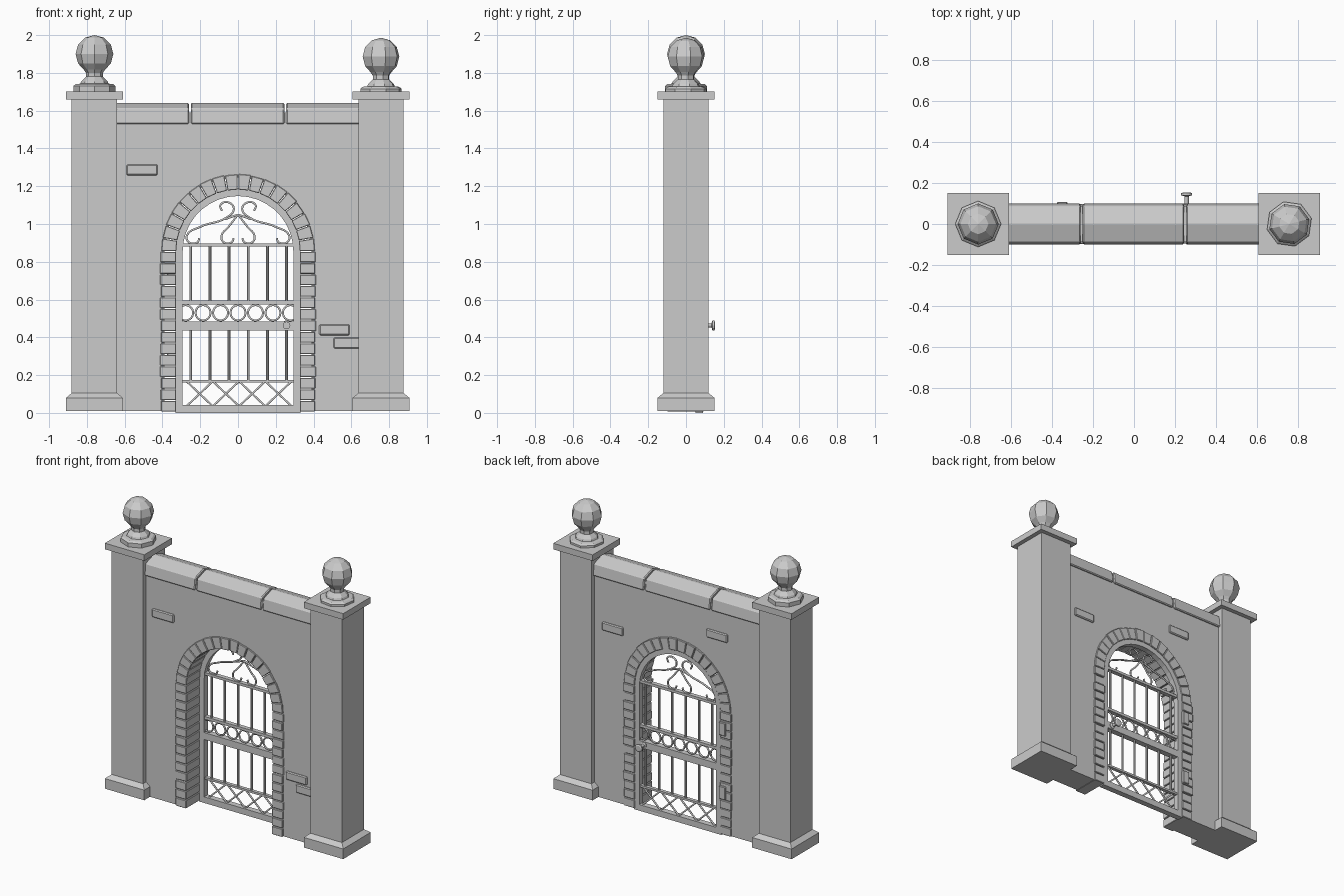
import bpy, bmesh, math, random
from mathutils import Vector

if "Cube" in bpy.data.objects:
    bpy.data.objects.remove(bpy.data.objects["Cube"])
random.seed(4)
GY = 0.07          # depth of the gate
SPRING = 0.855     # arch spring height


def mesh_obj(name, bm, bevel=0):
    bmesh.ops.recalc_face_normals(bm, faces=bm.faces)
    me = bpy.data.meshes.new(name)
    bm.to_mesh(me)
    bm.free()
    ob = bpy.data.objects.new(name, me)
    bpy.context.collection.objects.link(ob)
    if bevel:
        m = ob.modifiers.new("bevel", 'BEVEL')
        m.width, m.segments = bevel, 1
    return ob


def prism(bm, pts, a, b, axis='y'):
    """Extrude a 2D outline from a to b along an axis."""
    mk = (lambda p, t: (p[0], t, p[1])) if axis == 'y' else (lambda p, t: (t, p[0], p[1]))
    f = bm.faces.new([bm.verts.new(mk(p, a)) for p in pts])
    r = bmesh.ops.extrude_face_region(bm, geom=[f])
    d = Vector((0, b - a, 0)) if axis == 'y' else Vector((b - a, 0, 0))
    for v in r['geom']:
        if isinstance(v, bmesh.types.BMVert):
            v.co += d


def box(bm, x0, x1, y0, y1, z0, z1):
    prism(bm, [(x0, z0), (x1, z0), (x1, z1), (x0, z1)], y0, y1)


def box_obj(name, *dims, bevel=0):
    bm = bmesh.new()
    box(bm, *dims)
    return mesh_obj(name, bm, bevel)


def lathe(bm, prof, n, loc, rot=0):
    rings = []
    for r, z in prof:
        rings.append([bm.verts.new((loc[0] + r * math.cos(rot + 2 * math.pi * i / n),
                                    loc[1] + r * math.sin(rot + 2 * math.pi * i / n),
                                    loc[2] + z)) for i in range(n)])
    for p, q in zip(rings, rings[1:]):
        for i in range(n):
            bm.faces.new((p[i], p[(i + 1) % n], q[(i + 1) % n], q[i]))
    bmesh.ops.remove_doubles(bm, verts=bm.verts, dist=1e-5)


def arc(r, n, start=math.pi, end=0.0):
    return [(r * math.cos(start + (end - start) * i / n),
             SPRING + r * math.sin(start + (end - start) * i / n)) for i in range(n + 1)]


def curve_obj(name, splines, depth, cyclic=False, bezier=True, res=1):
    cu = bpy.data.curves.new(name, 'CURVE')
    cu.dimensions = '3D'
    cu.bevel_depth, cu.bevel_resolution, cu.resolution_u = depth, res, 6
    cu.use_fill_caps = True
    for pts in splines:
        sp = cu.splines.new('BEZIER' if bezier else 'POLY')
        tgt = sp.bezier_points if bezier else sp.points
        tgt.add(len(pts) - 1)
        for q, (x, z) in zip(tgt, pts):
            if bezier:
                q.co = (x, GY, z)
                q.handle_left_type = q.handle_right_type = 'AUTO'
            else:
                q.co = (x, GY, z, 1)
        sp.use_cyclic_u = cyclic
    ob = bpy.data.objects.new(name, cu)
    bpy.context.collection.objects.link(ob)
    return ob


# pillars with base, cap and ball finial
ball = [(0.1 * math.sin(math.radians(a)), 0.2 - 0.1 * math.cos(math.radians(a)))
        for a in (35, 60, 90, 120, 150, 180)]
finial = [(0, -0.02), (0.112, -0.02), (0.112, 0.03), (0.1, 0.04), (0.075, 0.043),
          (0.07, 0.055), (0.045, 0.08), (0.045, 0.1)] + ball
for side, cx, dz, rot in (("left", -0.76, 0, 0), ("right", 0.757, -0.014, 0.25)):
    bm = bmesh.new()
    lathe(bm, [(0, 0.01), (0.212, 0.01), (0.212, 0.08), (0.17, 0.105), (0.17, 1.67), (0, 1.67)],
          4, (cx, 0, 0), math.pi / 4)
    mesh_obj(side + "_pillar", bm)
    box_obj(side + "_pillar_cap", cx - 0.15, cx + 0.15, -0.15, 0.15, 1.66, 1.702)
    bm = bmesh.new()
    lathe(bm, finial, 8, (cx, 0, 1.70 + dz), rot)
    mesh_obj(side + "_ball_finial", bm)

# wall with an arched opening
bm = bmesh.new()
prism(bm, [(-0.65, 0.01), (-0.39, 0.01)] + arc(0.39, 18) +
      [(0.39, 0.01), (0.65, 0.01), (0.65, 1.59), (-0.65, 1.59)], -0.087, 0.087)
mesh_obj("wall", bm)

# coping stones
bm = bmesh.new()
for x0, x1 in ((-0.66, -0.26), (-0.25, 0.245), (0.255, 0.66)):
    prism(bm, [(-0.1, 1.53), (0.1, 1.53), (0.09, 1.612), (0, 1.642), (-0.09, 1.612)], x0, x1, 'x')
mesh_obj("coping_stones", bm, 0.006)

# arch surround: jamb bricks and voussoirs
bm = bmesh.new()
N, J = 14, 18
h = (SPRING - 0.005) / N
for i in range(N):
    for s in (-1, 1):
        o = random.uniform(-0.004, 0.004)
        a, b = sorted((s * 0.327, s * (0.41 + o)))
        box(bm, a, b, -0.097 + o, 0.097 + o, 0.008 + i * h, 0.003 + (i + 1) * h)
for i in range(J):
    o = random.uniform(-0.003, 0.003)
    t0, t1 = math.pi * (i + 0.03) / J, math.pi * (i + 0.97) / J
    prism(bm, arc(0.327, 1, t0, t1) + arc(0.407 + o, 1, t1, t0), -0.097 + o, 0.097 + o)
mesh_obj("arch_bricks", bm, 0.003)

# exposed bricks on the wall faces
bm = bmesh.new()
for x0, x1, z, s in ((-0.59, -0.425, 1.287, -1), (0.43, 0.59, 0.44, -1), (0.505, 0.65, 0.37, -1),
                     (0.415, 0.575, 1.20, 1), (-0.38, -0.22, 1.365, 1)):
    y0, y1 = sorted((s * 0.07, s * 0.098))
    box(bm, x0, x1, y0, y1, z - 0.029, z + 0.029)
mesh_obj("exposed_bricks", bm, 0.006)

# gate frame and rails
bm = bmesh.new()
prism(bm, [(-0.332, 0)] + arc(0.332, 18) + [(0.332, 0), (0.293, 0), (0.293, 0.04)] +
      arc(0.293, 18, 0, math.pi) + [(-0.293, 0.04), (-0.293, 0)], 0.05, 0.09)
mesh_obj("gate_frame", bm)
bm = bmesh.new()
for z0, z1, d in ((0, 0.042, 0.02), (0.16, 0.174, 0.012), (0.437, 0.485, 0.02),
                  (0.575, 0.594, 0.015), (0.88, 0.898, 0.015)):
    box(bm, -0.3, 0.3, GY - d, GY + d, z0, z1)
mesh_obj("gate_rails", bm)

# upright bars
bm = bmesh.new()
for i in range(6):
    x = -0.25 + 0.1015 * i
    for z0, z1 in ((0.165, 0.45), (0.585, 0.89)):
        lathe(bm, [(0, z0), (0.008, z0), (0.008, z1), (0, z1)], 8, (x, GY, 0), math.pi / 8)
mesh_obj("upright_bars", bm)

# lattice crosses along the bottom
cross = []
for i in range(4):
    x = -0.203 + 0.139 * i
    cross += [[(x - 0.07, 0.035), (x + 0.07, 0.168)], [(x - 0.07, 0.168), (x + 0.07, 0.035)]]
curve_obj("lattice_crosses", cross, 0.006, bezier=False)

# ring band
rings = [[(0.0925 * k + 0.04 * math.cos(t * math.pi / 8), 0.53 + 0.041 * math.sin(t * math.pi / 8))
          for t in range(16)] for k in range(-3, 4)]
curve_obj("ring_band", rings, 0.006, cyclic=True, bezier=False)

# scrollwork under the arch: outer scrolls and central heart
s_curve = [(0.085, 1.07), (0.093, 1.10), (0.052, 1.115), (0.022, 1.08), (0.06, 1.035),
           (0.2, 0.985), (0.27, 0.94), (0.262, 0.905), (0.215, 0.903), (0.205, 0.925)]
heart = [(0, 1.05), (0.05, 0.985), (0.088, 0.935), (0.075, 0.903), (0.035, 0.903), (0.022, 0.925)]
tie = [(0, 1.05), (0.07, 0.995 + 0.03)]
mirror = lambda pts: [(-x, z) for x, z in pts]
curve_obj("scrollwork", [s_curve, mirror(s_curve), heart, mirror(heart), tie, mirror(tie)], 0.006)

# hinges on the back
for z in (0.30, 0.74):
    box_obj("hinge", -0.375, -0.325, 0.06, 0.108, z - 0.045, z + 0.045, bevel=0.004)

# gate knob
bm = bmesh.new()
lathe(bm, [(0, 0.04), (0.02, 0.04), (0.02, 0.095), (0.01, 0.1), (0.01, 0.135), (0.027, 0.14),
           (0.027, 0.15), (0.018, 0.154), (0, 0.154)], 12, (0, 0, 0))
for v in bm.verts:
    x, y, z = v.co
    v.co = (0.257 + x, z, 0.463 + y)
mesh_obj("gate_knob", bm)
